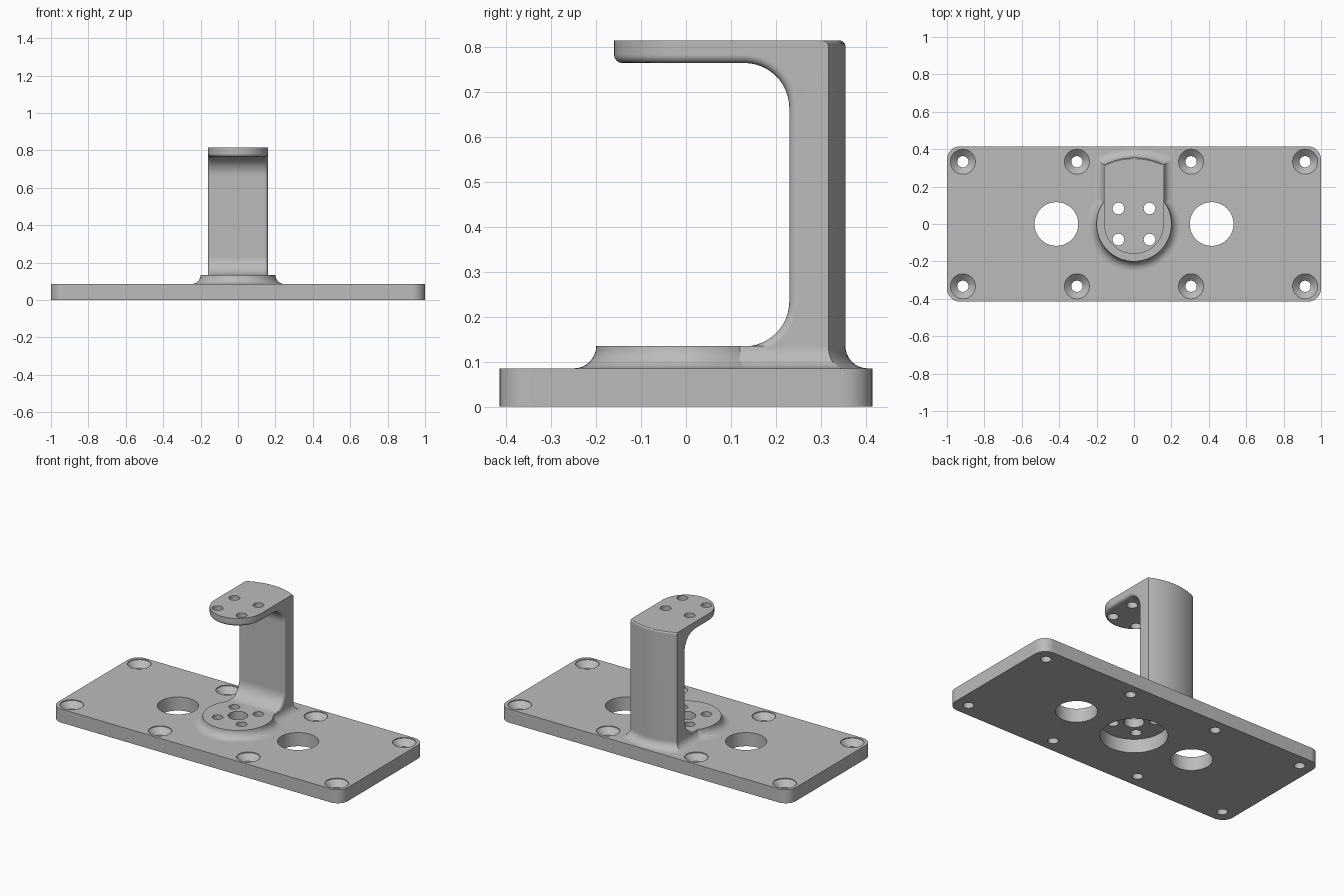
import bpy
import bmesh
import math

if "Cube" in bpy.data.objects:
    bpy.data.objects.remove(bpy.data.objects["Cube"])

PLATE_TOP, BOSS_TOP, ARM_TOP = 0.085, 0.135, 0.815
HALF_W, BACK_R, BOSS_R, FLARE = 0.16, 0.355, 0.2, 0.05

grey = bpy.data.materials.new("light_grey")
grey.use_nodes = True
colour = (0.5, 0.5, 0.5, 1)
grey.diffuse_color = colour
grey.node_tree.nodes["Principled BSDF"].inputs["Base Color"].default_value = colour


def arc(cx, cy, r, start, end, steps):
    """Points on a circular arc, angles in degrees."""
    angles = [math.radians(start + (end - start) * i / steps) for i in range(steps + 1)]
    return [(cx + r * math.cos(a), cy + r * math.sin(a)) for a in angles]


def circle(x, y, r, steps=64):
    return arc(x, y, r, 0, 360, steps)[:-1]


def loft(name, rings):
    """Closed solid through rings of 3D points."""
    bm = bmesh.new()
    loops = [[bm.verts.new(p) for p in ring] for ring in rings]
    n = len(loops[0])
    for a, b in zip(loops, loops[1:]):
        for i in range(n):
            j = (i + 1) % n
            bm.faces.new((a[i], a[j], b[j], b[i]))
    bm.faces.new(loops[0])
    bm.faces.new(loops[-1])
    bmesh.ops.recalc_face_normals(bm, faces=bm.faces)
    mesh = bpy.data.meshes.new(name)
    bm.to_mesh(mesh)
    bm.free()
    mesh.materials.append(grey)
    obj = bpy.data.objects.new(name, mesh)
    bpy.context.collection.objects.link(obj)
    return obj


def stack(name, layers):
    """Solid from (outline, z) layers."""
    return loft(name, [[(x, y, z) for x, y in outline] for outline, z in layers])


def combine(target, tool, operation):
    """Apply a boolean and discard the tool."""
    mod = target.modifiers.new("cut", "BOOLEAN")
    mod.operation, mod.solver, mod.object = operation, "EXACT", tool
    bpy.context.view_layer.update()
    graph = bpy.context.evaluated_depsgraph_get()
    mesh = bpy.data.meshes.new_from_object(target.evaluated_get(graph))
    target.modifiers.clear()
    target.data = mesh
    bpy.data.objects.remove(tool)


def drill(target, x, y, r, bottom=-0.1, top=1.0):
    ring = circle(x, y, r, 40)
    combine(target, stack("drill", [(ring, bottom), (ring, top)]), "DIFFERENCE")


def round_edges(obj, width, segments, rule):
    """Round the sharp edges whose midpoint passes the rule."""
    bm = bmesh.new()
    bm.from_mesh(obj.data)
    bmesh.ops.remove_doubles(bm, verts=bm.verts, dist=0.0001)
    edges = [e for e in bm.edges
             if e.calc_face_angle(0) > 0.6 and rule((e.verts[0].co + e.verts[1].co) / 2)]
    bmesh.ops.bevel(bm, geom=edges, offset=width, segments=segments,
                    profile=0.5, affect="EDGES")
    bm.to_mesh(obj.data)
    bm.free()


def back_arc(d):
    """Curved back of the arm, grown outward by d."""
    a = math.degrees(math.acos((HALF_W + d) / (BACK_R + d)))
    return arc(0, 0, BACK_R + d, a, 180 - a, 20)


def flare_layers(outline):
    """Layers of a concave fillet from the plate up to the boss top."""
    layers = []
    for i in range(9):
        t = math.radians(90 * i / 8)
        d = FLARE * (1 - math.sin(t))
        layers.append((outline(d), PLATE_TOP + FLARE * (1 - math.cos(t))))
    return layers


# Base plate with rounded corners
r, hx, hy = 0.07, 1.0, 0.415
corners = [(1, 1, 0), (-1, 1, 90), (-1, -1, 180), (1, -1, 270)]
outline = [p for sx, sy, a in corners
           for p in arc(sx * (hx - r), sy * (hy - r), r, a, a + 90, 10)]
plate = stack("base_plate", [(outline, 0), (outline, PLATE_TOP)])

# Two large holes, the pocket under the boss and eight countersunk screw holes
for x in (-0.415, 0.415):
    drill(plate, x, 0, 0.117)
drill(plate, 0, 0, 0.188)
for x in (-0.915, -0.305, 0.305, 0.915):
    for y in (-0.333, 0.333):
        layers = [(0.03, -0.1), (0.03, 0.045), (0.067, 0.08), (0.067, 0.2)]
        sink = stack("countersink", [(circle(x, y, cr, 40), z) for cr, z in layers])
        combine(plate, sink, "DIFFERENCE")

# Arm: C-shaped side profile trimmed to the plan outline
floor, shelf = BOSS_TOP - 0.001, 0.765
profile = [(0.5, ARM_TOP), (-0.3, ARM_TOP), (-0.3, shelf)]
profile += arc(0.13, shelf - 0.1, 0.1, 90, 0, 12)
profile += arc(0.13, floor + 0.1, 0.1, 0, -90, 12)
profile += [(0, floor), (0, PLATE_TOP), (0.5, PLATE_TOP)]
arm = loft("arm_and_boss", [[(x, y, z) for y, z in profile] for x in (-0.5, 0.5)])
plan = arc(0, 0, HALF_W, 180, 360, 32) + back_arc(0)
combine(arm, stack("plan", [(plan, -0.1), (plan, 1)]), "INTERSECT")
round_edges(arm, 0.018, 4, lambda m: 0.136 < m.z < 0.8 and m.y < 0.3)
round_edges(arm, 0.012, 3, lambda m: m.z > 0.81 and m.y > 0.25)

# Flared foot of the arm and flared round boss
foot = stack("foot", flare_layers(
    lambda d: [(-HALF_W - d, 0.1), (HALF_W + d, 0.1)] + back_arc(d)))
boss = stack("boss", flare_layers(lambda d: circle(0, 0, BOSS_R + d)))
combine(arm, foot, "UNION")
combine(arm, boss, "UNION")

# Four bolt holes through shelf and boss, and the boss centre hole
for x in (-0.083, 0.083):
    for y in (-0.083, 0.083):
        drill(arm, x, y, 0.031)
drill(arm, 0, 0, 0.056, top=0.4)

# Smooth curved faces, keep edges crisp
for obj in (plate, arm):
    bpy.ops.object.select_all(action="DESELECT")
    obj.select_set(True)
    bpy.context.view_layer.objects.active = obj
    bpy.ops.object.shade_smooth_by_angle(angle=math.radians(30))
    weighted = obj.modifiers.new("clean_normals", "WEIGHTED_NORMAL")
    weighted.keep_sharp = True
